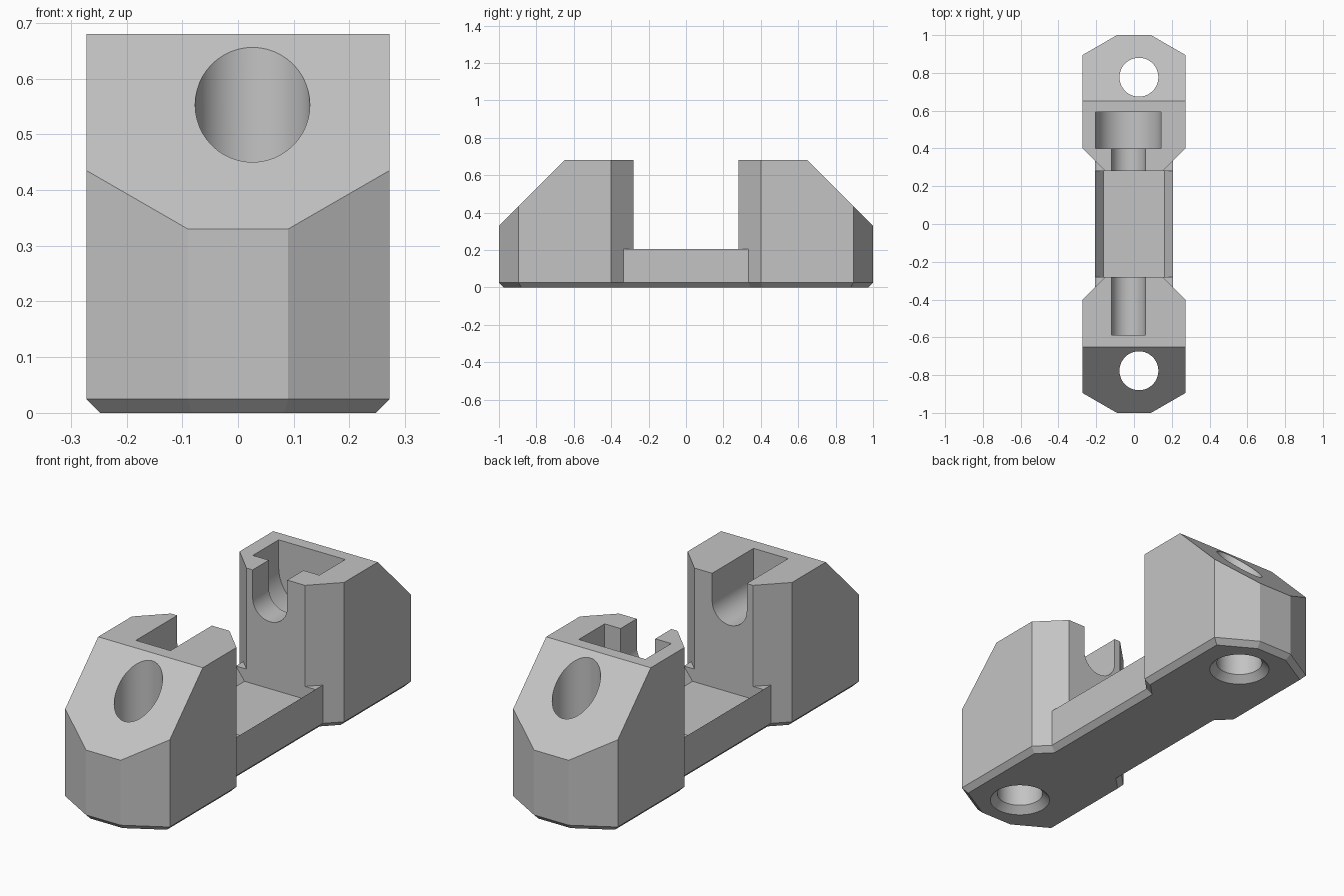
import bpy, bmesh
from math import sin, cos, pi, radians
from mathutils import Vector

default = bpy.data.objects.get("Cube")
if default:
    bpy.data.objects.remove(default, do_unlink=True)

grey = bpy.data.materials.new("plain grey")
grey.use_nodes = True
colour = (0.55, 0.55, 0.55, 1)
grey.diffuse_color = colour
grey.node_tree.nodes["Principled BSDF"].inputs["Base Color"].default_value = colour

BEVEL = 0.025      # chamfer round the underside
HEIGHT = 0.68
GAP = 0.28         # inner face of each end block
BOLT_X, BOLT_Z = -0.03, 0.55


def prism(name, points, direction, chamfer=0, slope_side=0):
    """Extrude a closed outline, then optionally chamfer its base and slope one end."""
    bm = bmesh.new()
    base = bm.faces.new([bm.verts.new(p) for p in points])
    grown = bmesh.ops.extrude_face_region(bm, geom=[base], use_keep_orig=True)
    verts = [g for g in grown["geom"] if isinstance(g, bmesh.types.BMVert)]
    bmesh.ops.translate(bm, verts=verts, vec=direction)
    bmesh.ops.recalc_face_normals(bm, faces=bm.faces)
    if chamfer:
        edges = [e for e in bm.edges if all(v.co.z < 1e-5 for v in e.verts)]
        bmesh.ops.bevel(bm, geom=edges, offset=chamfer, segments=1,
                        profile=0.5, affect='EDGES')
    if slope_side:
        cut = bmesh.ops.bisect_plane(
            bm, geom=bm.verts[:] + bm.edges[:] + bm.faces[:],
            plane_co=(0, slope_side * 0.65, HEIGHT),
            plane_no=(0, slope_side, 1), clear_outer=True)
        rim = [g for g in cut["geom_cut"] if isinstance(g, bmesh.types.BMEdge)]
        bmesh.ops.holes_fill(bm, edges=rim)
    bmesh.ops.recalc_face_normals(bm, faces=bm.faces)
    mesh = bpy.data.meshes.new(name)
    bm.to_mesh(mesh)
    bm.free()
    obj = bpy.data.objects.new(name, mesh)
    bpy.context.collection.objects.link(obj)
    mesh.materials.append(grey)
    return obj


def combine(target, tool, operation):
    """Apply a boolean and discard the tool."""
    bpy.ops.object.select_all(action='DESELECT')
    bpy.context.view_layer.objects.active = target
    target.select_set(True)
    mod = target.modifiers.new(operation.lower(), 'BOOLEAN')
    mod.operation, mod.object, mod.solver = operation, tool, 'EXACT'
    bpy.ops.object.modifier_apply(modifier=mod.name)
    bpy.data.objects.remove(tool, do_unlink=True)


def slot(radius, y0, y1):
    """Open-topped U slot running along y."""
    arc = [pi + pi * i / 24 for i in range(25)]
    outline = [(BOLT_X + radius * cos(a), y0, BOLT_Z + radius * sin(a)) for a in arc]
    outline += [(BOLT_X + radius, y0, 1), (BOLT_X - radius, y0, 1)]
    return prism("slot_cutter", outline, Vector((0, y1 - y0, 0)))


def screw_hole(y):
    """Vertical hole with a countersink on the underside."""
    profile = [(0.14, -0.005), (0.103, 0.032), (0.103, 1)]
    bm = bmesh.new()
    rings = [[bm.verts.new((0.026 + r * cos(2 * pi * i / 48),
                            y + r * sin(2 * pi * i / 48), z)) for i in range(48)]
             for r, z in profile]
    for low, high in zip(rings, rings[1:]):
        for i in range(48):
            j = (i + 1) % 48
            bm.faces.new((low[i], low[j], high[j], high[i]))
    bm.faces.new(rings[0])
    bm.faces.new(rings[-1])
    bmesh.ops.recalc_face_normals(bm, faces=bm.faces)
    mesh = bpy.data.meshes.new("hole_cutter")
    bm.to_mesh(mesh)
    bm.free()
    mesh.materials.append(grey)
    obj = bpy.data.objects.new("hole_cutter", mesh)
    bpy.context.collection.objects.link(obj)
    return obj


# Low bridge between the blocks; its ends are buried in them
bridge = [(-0.207, -0.5, 0), (0.207, -0.5, 0), (0.207, 0.5, 0), (-0.207, 0.5, 0)]
body = prism("bracket_body", bridge, Vector((0, 0, 0.205)), BEVEL)

# Two end blocks with clipped corners and sloped outer tops
half = [(0.152, GAP), (0.272, 0.40), (0.272, 0.895), (0.09, 1.0)]
outline = half + [(-x, y) for x, y in reversed(half)]
for side in (-1, 1):
    block = prism("end_block", [(x, side * y, 0) for x, y in outline],
                  Vector((0, 0, HEIGHT)), BEVEL, side)
    combine(body, block, 'UNION')

# Shallow channel with sloping sides along the bridge
channel = [(-0.162, -GAP, 0.145), (0.162, -GAP, 0.145),
           (0.207, -GAP, 0.205), (0.207, -GAP, 0.3),
           (-0.207, -GAP, 0.3), (-0.207, -GAP, 0.205)]
combine(body, prism("channel_cutter", channel, Vector((0, 2 * GAP, 0))), 'DIFFERENCE')

# Bolt shaft slots, the bolt head pocket and the screw holes
for cutter in (slot(0.09, -0.587, -0.2), slot(0.09, 0.2, 0.45),
               slot(0.173, 0.40, 0.592), screw_hole(-0.777), screw_hole(0.777)):
    combine(body, cutter, 'DIFFERENCE')

bpy.ops.object.select_all(action='DESELECT')
body.select_set(True)
bpy.context.view_layer.objects.active = body
bpy.ops.object.shade_smooth_by_angle(angle=radians(20))
